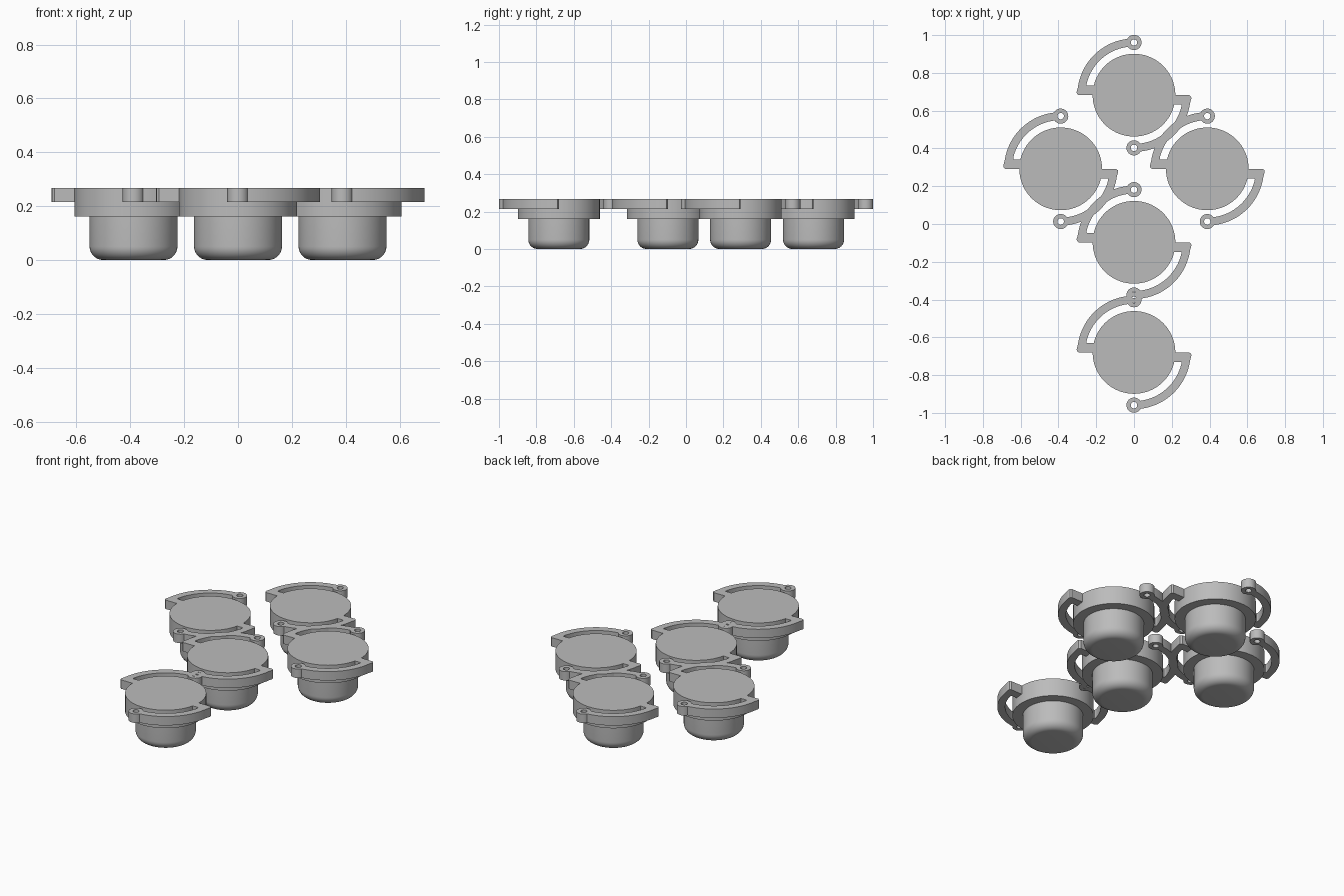
import bpy, bmesh
from math import cos, sin, pi, radians

if "Cube" in bpy.data.objects:
    bpy.data.objects.remove(bpy.data.objects["Cube"])

grey = bpy.data.materials.new("plain grey")
grey.use_nodes = True
colour = (0.5, 0.5, 0.5, 1)
grey.diffuse_color = colour
grey.node_tree.nodes["Principled BSDF"].inputs["Base Color"].default_value = colour

TOP, ARM_BASE, FLANGE_BASE = 0.268, 0.215, 0.161
ARM_R, HALF_W = 0.279, 0.021
SEG = 72


def finish(bm, name):
    """Turn a bmesh into a mesh with clean normals and sharp edges kept."""
    bmesh.ops.recalc_face_normals(bm, faces=bm.faces)
    for f in bm.faces:
        f.smooth = True
    for e in bm.edges:
        if len(e.link_faces) == 2 and e.calc_face_angle() > radians(30):
            e.smooth = False
    mesh = bpy.data.meshes.new(name)
    bm.to_mesh(mesh)
    bm.free()
    mesh.materials.append(grey)
    return mesh


def lathe(profile, name, steps, closed=False):
    """Spin a radius/height profile round z; open profiles get flat caps."""
    bm = bmesh.new()
    rings = [[bm.verts.new((r * cos(2 * pi * i / steps), r * sin(2 * pi * i / steps), z))
              for i in range(steps)] for r, z in profile]
    pairs = list(zip(rings, rings[1:]))
    if closed:
        pairs.append((rings[-1], rings[0]))
    else:
        bm.faces.new(rings[0])
        bm.faces.new(rings[-1])
    for a, b in pairs:
        for i in range(steps):
            j = (i + 1) % steps
            bm.faces.new((a[i], a[j], b[j], b[i]))
    return finish(bm, name)


def arc(r, start, end, n=24):
    angles = [radians(start + (end - start) * i / n) for i in range(n + 1)]
    return [(r * cos(a), r * sin(a)) for a in angles]


def arm_mesh():
    """Curved arm ending in a rounded tab that runs into the flange."""
    outline = arc(ARM_R + HALF_W, 96, 172)
    outline += [(-0.304, 0.016), (-0.302, 0.007), (-0.293, 0), (-0.2, 0), (-0.2, 0.05), (-0.25, 0.05)]
    outline += arc(ARM_R - HALF_W, 167, 96)
    bm = bmesh.new()
    face = bm.faces.new([bm.verts.new((x, y, ARM_BASE)) for x, y in outline])
    new = bmesh.ops.extrude_face_region(bm, geom=[face])["geom"]
    top = [v for v in new if isinstance(v, bmesh.types.BMVert)]
    bmesh.ops.translate(bm, verts=top, vec=(0, 0, TOP - ARM_BASE))
    return finish(bm, "arm")


# Cup with rounded bottom edge, and the wide flange above it
CUP_R, ROUND = 0.163, 0.05
cup_profile = [(CUP_R - ROUND + x, ROUND + z) for x, z in arc(ROUND, -90, 0, 10)]
body = lathe(cup_profile + [(CUP_R, FLANGE_BASE), (0.219, FLANGE_BASE), (0.219, TOP)], "body", SEG)
arm = arm_mesh()
eyelet = lathe([(0.017, ARM_BASE), (0.04, ARM_BASE), (0.04, TOP), (0.017, TOP)], "eyelet", 32, True)


def place(name, mesh, x, y, turn=0):
    ob = bpy.data.objects.new(name, mesh)
    ob.location = (x, y, 0)
    ob.rotation_euler.z = turn
    bpy.context.collection.objects.link(ob)


# Five identical units, each with two arms half a turn apart
units = {"back": (0, 0.682), "left": (0.388, 0.292), "right": (-0.388, 0.292),
         "middle": (0, -0.097), "front": (0, -0.68)}
for unit, (x, y) in units.items():
    place(unit + "_cup", body, x, y)
    for side, turn, s in (("rear", 0, 1), ("fore", pi, -1)):
        place(f"{unit}_{side}_arm", arm, x, y, turn)
        place(f"{unit}_{side}_eyelet", eyelet, x, y + s * ARM_R)
